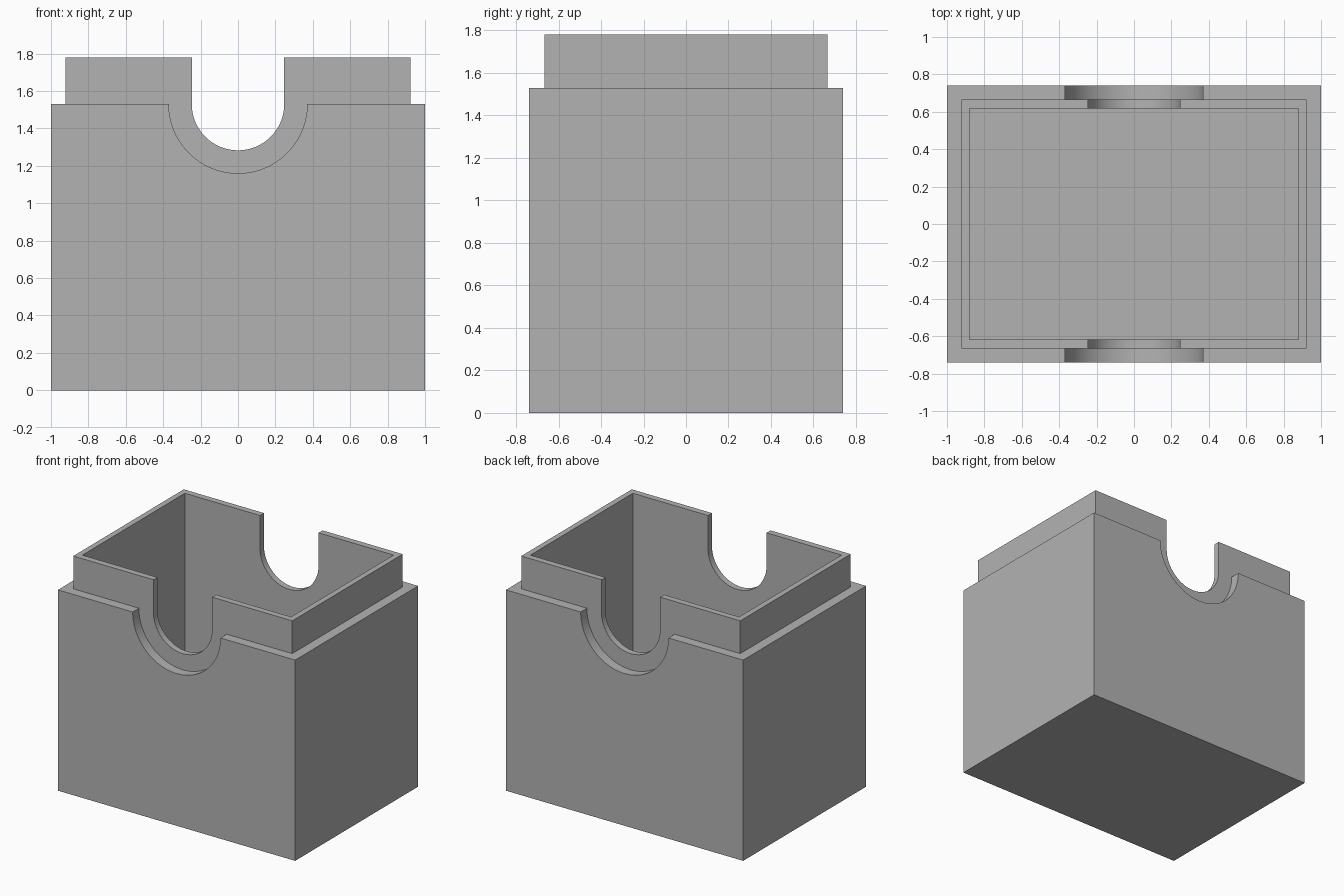
import bpy
import math

cube = bpy.data.objects.get("Cube")
if cube:
    bpy.data.objects.remove(cube, do_unlink=True)

# Main sizes
LEDGE, TOP, FLOOR = 1.53, 1.78, 0.12
OUTER, LIP, INNER = (1.0, 0.74), (0.923, 0.665), (0.88, 0.617)

grey = bpy.data.materials.new("plain grey")
grey.use_nodes = True
color = (0.45, 0.45, 0.45, 1)
grey.diffuse_color = color
grey.node_tree.nodes["Principled BSDF"].inputs["Base Color"].default_value = color


def make_prism(name, profile, depth):
    """Extrude an x-z profile from -depth to +depth along y."""
    n = len(profile)
    verts = [(x, y, z) for y in (-depth, depth) for x, z in profile]
    faces = [list(range(n)), list(range(2 * n - 1, n - 1, -1))]
    faces += [(i, i + n, (i + 1) % n + n, (i + 1) % n) for i in range(n)]
    mesh = bpy.data.meshes.new(name)
    mesh.from_pydata(verts, [], faces)
    mesh.materials.append(grey)
    obj = bpy.data.objects.new(name, mesh)
    bpy.context.collection.objects.link(obj)
    return obj


def make_box(name, half, z0, z1):
    x, y = half
    return make_prism(name, [(-x, z0), (x, z0), (x, z1), (-x, z1)], y)


def make_notch(name, radius, segments=64):
    """U shape: half circle centred on the ledge, open at the top."""
    arc = [math.pi * (1 + i / segments) for i in range(segments + 1)]
    profile = [(radius * math.cos(a), LEDGE + radius * math.sin(a)) for a in arc]
    return make_prism(name, profile + [(radius, 2), (-radius, 2)], 1)


def combine(target, other, operation):
    other.hide_render = True
    mod = target.modifiers.new(operation, "BOOLEAN")
    mod.operation, mod.solver, mod.object = operation, "EXACT", other
    with bpy.context.temp_override(object=target, active_object=target):
        bpy.ops.object.modifier_apply(modifier=mod.name)
    bpy.data.objects.remove(other, do_unlink=True)


# Outer shell with the wide recesses
body = make_box("box_body", OUTER, 0, LEDGE)
combine(body, make_notch("recess_cutter", 0.37), "DIFFERENCE")

# Raised lip, hollow inside and through notches
combine(body, make_box("lip", LIP, FLOOR / 2, TOP), "UNION")
combine(body, make_box("cavity_cutter", INNER, FLOOR, 2), "DIFFERENCE")
combine(body, make_notch("notch_cutter", 0.247), "DIFFERENCE")

# Smooth curved notches, sharp corners
bpy.ops.object.select_all(action="DESELECT")
body.select_set(True)
bpy.context.view_layer.objects.active = body
bpy.ops.object.shade_smooth_by_angle(angle=math.radians(30))
